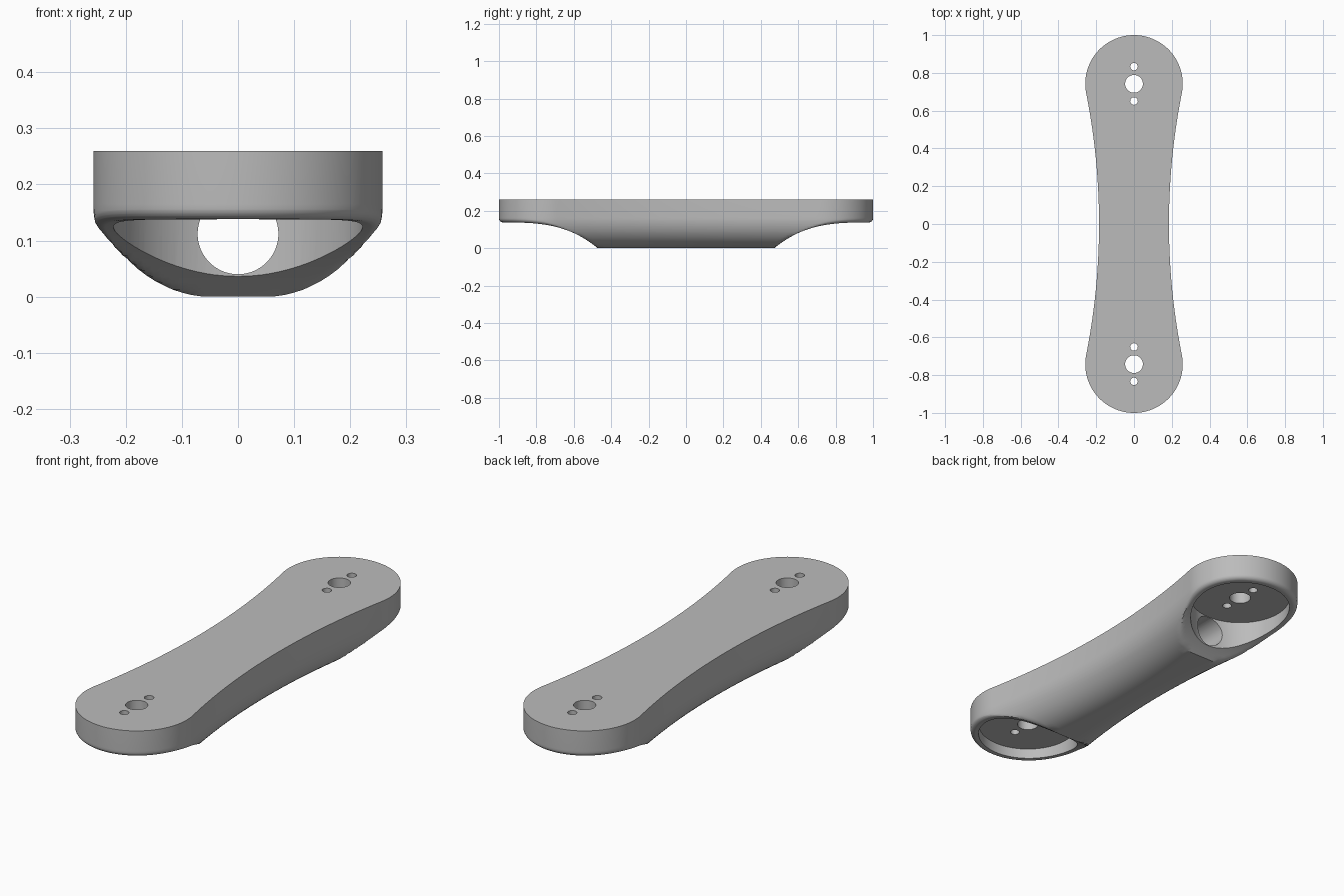
import bpy, bmesh, math

cube = bpy.data.objects.get("Cube")
if cube:
    bpy.data.objects.remove(cube, do_unlink=True)

TOP = 0.26           # height of the flat face
END_Y, END_R = 0.742, 0.258   # rounded ends
WAIST = 0.185        # half width at the middle
FILLET, RIM = 0.165, 0.022    # underside roundings
SCOOP_Y, SCOOP_H = 0.472, 0.138

grey = bpy.data.materials.new("grey_metal")
grey.use_nodes = True
colour = (0.5, 0.5, 0.5, 1)
grey.diffuse_color = colour
grey.node_tree.nodes["Principled BSDF"].inputs["Base Color"].default_value = colour

# Side arc that meets both end circles tangentially
gap = END_R - WAIST
arc_x = (END_Y ** 2 - gap ** 2) / (2 * gap)
arc_r = arc_x - WAIST
tilt = math.atan2(END_Y, arc_x)
join_y = END_Y - END_R * math.sin(tilt)


def spread(a, b, n):
    return [a + (b - a) * i / n for i in range(n)]


def underside(d, y):
    """Height of the bottom at inset d from the outline."""
    t = min(max((abs(y) - SCOOP_Y) / (1 - SCOOP_Y), 0), 1)
    scoop = SCOOP_H * (1 - (1 - t) ** 3.2)

    def rounded(r):
        return r - math.sqrt(max(r * r - max(r - d, 0) ** 2, 0))
    return max(rounded(FILLET), scoop + rounded(RIM))


# Outline: one side from pole to pole, then mirrored
ys = spread(0, SCOOP_Y, 12) + spread(SCOOP_Y, join_y, 14)
upper = [(arc_x - math.sqrt(arc_r ** 2 - y * y), y) for y in ys]
upper += [(END_R * math.cos(a), END_Y + END_R * math.sin(a))
          for a in spread(-tilt, math.pi / 2, 32)]
side = [(x, -y) for x, y in reversed(upper[1:])] + upper
outline = [(0, -1)] + side + [(0, 1)] + [(-x, y) for x, y in reversed(side)]
count = len(outline)

insets = {round(r * (1 - math.cos(math.pi / 2 * i / n)), 4)
          for r, n in ((FILLET, 16), (RIM, 8)) for i in range(n + 1)}

# Body: rings stepping inward over the underside
bm = bmesh.new()
rings = [[bm.verts.new((x, y, TOP)) for x, y in outline]]
for d in sorted(insets):
    ring = []
    for x, y in outline:
        cy = min(max(y, -END_Y), END_Y)
        k = 1 - d / math.hypot(x, y - cy)
        px, py = x * k, cy + (y - cy) * k
        ring.append(bm.verts.new((px, py, underside(d, py))))
    rings.append(ring)
for a, b in zip(rings, rings[1:]):
    for i in range(count):
        j = (i + 1) % count
        bm.faces.new((a[i], a[j], b[j], b[i]))
bm.faces.new(rings[0])
last, half = rings[-1], count // 2
for i in range(half):
    quad = [last[i], last[i + 1], last[-i - 1], last[-i] if i else last[0]]
    bm.faces.new(list(dict.fromkeys(quad)))
bmesh.ops.recalc_face_normals(bm, faces=bm.faces)
mesh = bpy.data.meshes.new("arm_body")
bm.to_mesh(mesh)
bm.free()
mesh.materials.append(grey)
body = bpy.data.objects.new("arm_body", mesh)
bpy.context.collection.objects.link(body)


def cut(name, radius, depth, location, rotation=(0, 0, 0), sides=64):
    bpy.ops.mesh.primitive_cylinder_add(vertices=sides, radius=radius, depth=depth,
                                        location=location, rotation=rotation)
    cutter = bpy.context.object
    cutter.name = name
    cutter.hide_render = True
    cutter.data.materials.append(grey)
    mod = body.modifiers.new(name, "BOOLEAN")
    mod.operation, mod.solver, mod.object = "DIFFERENCE", "EXACT", cutter
    bpy.ops.object.select_all(action="DESELECT")
    bpy.context.view_layer.objects.active = body
    body.select_set(True)
    bpy.ops.object.modifier_apply(modifier=name)
    bpy.data.objects.remove(cutter, do_unlink=True)


# Pockets, lengthwise bore and mounting holes
for s in (-1, 1):
    cut("pocket", 0.222, 0.4, (0, s * END_Y, -0.0145), sides=96)
cut("bore", 0.072, 1.2, (0, 0, 0.112), (math.pi / 2, 0, 0))
for s in (-1, 1):
    cut("axle_hole", 0.047, 0.4, (0, s * END_Y, 0.25), sides=48)
    for offset in (-0.091, 0.091):
        cut("screw_hole", 0.02, 0.4, (0, s * END_Y + offset, 0.25), sides=32)

bpy.ops.object.shade_smooth_by_angle(angle=math.radians(30))
